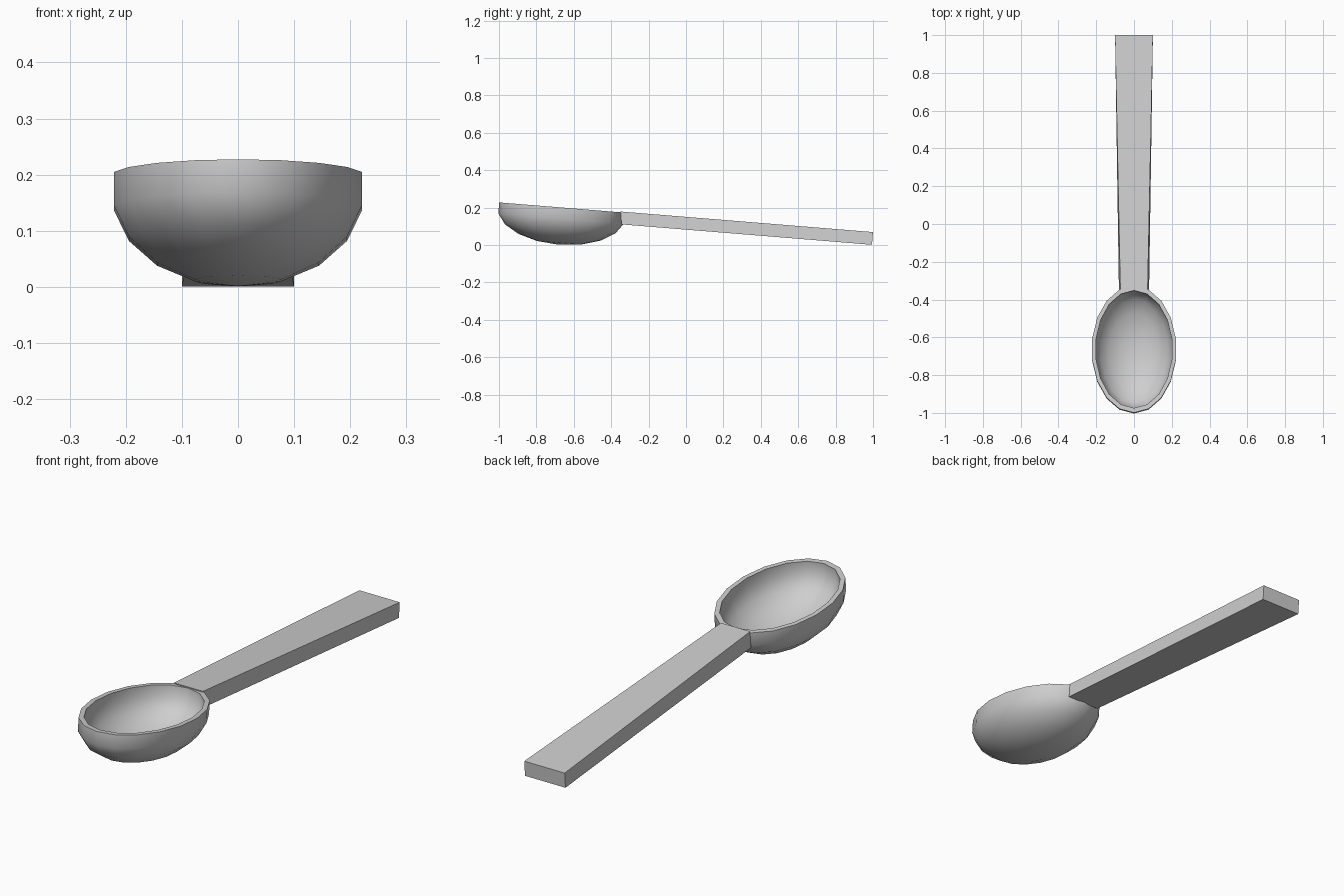
import bpy, bmesh, math
from mathutils import Matrix

cube = bpy.data.objects.get("Cube")
if cube:
    bpy.data.objects.remove(cube, do_unlink=True)

grey = bpy.data.materials.new("plain_grey")
grey.use_nodes = True
colour = (0.62, 0.62, 0.62, 1)
grey.diffuse_color = colour
grey.node_tree.nodes["Principled BSDF"].inputs["Base Color"].default_value = colour

SIDES = 18
TILT = Matrix.Rotation(math.radians(-4.65), 4, 'X')
# Both parts share a frame whose origin is the centre of the bowl rim
FRAME = Matrix.Translation((0, -0.663, 0.2)) @ TILT


def add_part(name, bm):
    bmesh.ops.recalc_face_normals(bm, faces=bm.faces)
    bm.transform(FRAME)
    mesh = bpy.data.meshes.new(name)
    bm.to_mesh(mesh)
    bm.free()
    mesh.materials.append(grey)
    obj = bpy.data.objects.new(name, mesh)
    bpy.context.collection.objects.link(obj)
    return obj


def bridge(bm, a, b):
    for i in range(SIDES):
        j = (i + 1) % SIDES
        bm.faces.new((a[i], a[j], b[j], b[i]))


def shell(bm, rx, ry, rz):
    """Open ellipsoid cup, from the rim down to its pole; returns the rim."""
    lift = math.sin(math.radians(10))
    rings = []
    for lat in (10, -10, -30, -50, -70):
        t = math.radians(lat)
        ring = []
        for i in range(SIDES):
            a = math.tau * i / SIDES
            ring.append(bm.verts.new((rx * math.cos(t) * math.sin(a),
                                      -ry * math.cos(t) * math.cos(a),
                                      rz * (math.sin(t) - lift))))
        rings.append(ring)
    for upper, lower in zip(rings, rings[1:]):
        bridge(bm, upper, lower)
    pole = bm.verts.new((0, 0, -rz * (1 + lift)))
    for i in range(SIDES):
        bm.faces.new((rings[-1][i], rings[-1][(i + 1) % SIDES], pole))
    return rings[0]


# Bowl: outer and inner cups joined by a flat rim
bm = bmesh.new()
outer = shell(bm, 0.228, 0.342, 0.17)
inner = shell(bm, 0.207, 0.317, 0.151)
bridge(bm, outer, inner)
bowl = add_part("bowl", bm)
bpy.ops.object.select_all(action='DESELECT')
bowl.select_set(True)
bpy.context.view_layer.objects.active = bowl
bpy.ops.object.shade_smooth_by_angle(angle=math.radians(40))

# Handle: a box that widens towards its free end
bm = bmesh.new()
bmesh.ops.create_cube(bm, size=1)
for v in bm.verts:
    at_end, on_top = v.co.y > 0, v.co.z > 0
    half = 0.1 if at_end else (0.072 if on_top else 0.08)
    v.co.x = math.copysign(half, v.co.x)
    v.co.y = 1.668 if at_end else (0.313 if on_top else 0.325)
    v.co.z = 0.004 if on_top else -0.064
add_part("handle", bm)
